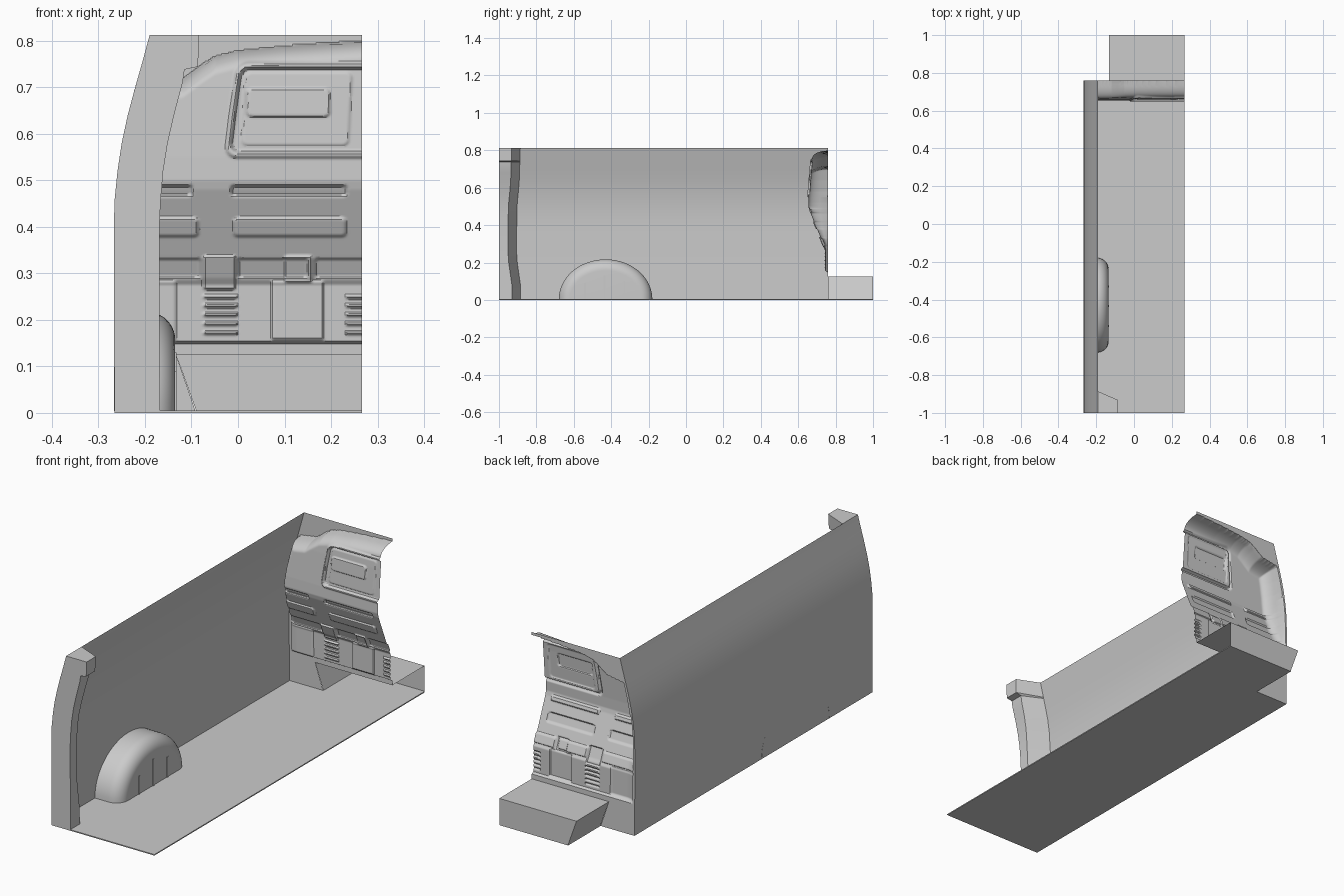
import bpy, bmesh, math

if "Cube" in bpy.data.objects:
    bpy.data.objects.remove(bpy.data.objects["Cube"])

XR = 0.267    # cut plane on the open side
YB = 0.76     # plane of the bulkhead flange
TOP = 0.812


def interp(t, pts):
    if t <= pts[0][0]:
        return pts[0][1]
    for (a, va), (b, vb) in zip(pts, pts[1:]):
        if t <= b:
            return va + (vb - va) * (t - a) / (b - a)
    return pts[-1][1]


def make(name, verts, faces, angle=30):
    me = bpy.data.meshes.new(name)
    me.from_pydata(verts, [], faces)
    ob = bpy.data.objects.new(name, me)
    bpy.context.collection.objects.link(ob)
    bm = bmesh.new()
    bm.from_mesh(me)
    bmesh.ops.remove_doubles(bm, verts=bm.verts, dist=1e-5)
    bmesh.ops.recalc_face_normals(bm, faces=bm.faces)
    bm.to_mesh(me)
    bm.free()
    bpy.ops.object.select_all(action='DESELECT')
    ob.select_set(True)
    bpy.context.view_layer.objects.active = ob
    bpy.ops.object.shade_smooth_by_angle(angle=math.radians(angle))
    return ob


def loft(name, rings, closed=False, cap_start=False, cap_end=False, angle=30):
    n = len(rings[0])
    verts = [v for r in rings for v in r]
    faces = []
    for i in range(len(rings) - 1):
        for j in range(n if closed else n - 1):
            k = (j + 1) % n
            faces.append((i * n + j, i * n + k, (i + 1) * n + k, (i + 1) * n + j))
    if cap_start:
        faces.append(tuple(range(n)))
    if cap_end:
        faces.append(tuple(range((len(rings) - 1) * n, len(rings) * n)))
    return make(name, verts, faces, angle)


def prism(name, outline, z0, z1):
    return loft(name, [[(x, y, z) for x, y in outline] for z in (z0, z1)],
                True, True, True)


def box(name, x0, x1, y0, y1, z0, z1):
    return prism(name, [(x0, y0), (x1, y0), (x1, y1), (x0, y1)], z0, z1)


# Curved side wall
WALL = [(0, -.265), (.2, -.267), (.4, -.267), (.46, -.265), (.52, -.259), (.58, -.25),
        (.64, -.237), (.7, -.221), (.76, -.204), (TOP, -.19)]


def wall_x(z):
    return interp(z, WALL)


loft("side_wall", [[(x, -1, z), (x, YB, z)] for z, x in WALL])

# Floor, running forward under the step
prism("floor", [(-.265, -1), (XR, -1), (XR, 1), (-.09, 1), (-.09, YB), (-.265, YB)], 0, .005)

# Foot-space recess: slanted side, top and end sheet
A, B = (-.09, .005), (-.133, .125)
make("front_recess",
     [(A[0], YB, A[1]), (B[0], YB, B[1]), (XR, YB, B[1]),
      (A[0], 1, A[1]), (B[0], 1, B[1]), (XR, 1, B[1]), (XR, 1, A[1])],
     [(0, 1, 4, 3), (1, 2, 5, 4), (3, 4, 5, 6)])
make("bulkhead_lower_corner",
     [(-.265, YB, 0), (A[0], YB, 0), (B[0], YB, .125), (wall_x(.125), YB, .125)], [(0, 1, 2, 3)])

# Rear pillar with overhanging head
INNER = [(0, -.168), (.4, -.169), (.5, -.164), (.6, -.148), (.68, -.127),
         (.71, -.119), (.738, -.115), (.744, -.086), (TOP, -.084)]
SLANT = [(0, -.93), (.08, -.931), (.2, -.948), (.26, -.952), (.5, -.95), (.62, -.938), (TOP, -.932)]
rings = []
for z in (0, .08, .14, .2, .26, .4, .46, .52, .58, .64, .68, .71, .738, .744, .76, TOP):
    w, p, s = wall_x(z), interp(z, INNER), interp(z, SLANT)
    rings.append([(w, -1, z), (p, -1, z), (p, s, z), (-.19 if w > -.19 else w, s + .046, z)])
loft("rear_pillar", rings, True, True, True, 25)

# Wheel arch: half ellipses with a rounded shoulder
R, CY = .06, -.43
rings = []
for x, inset in [(-.266, 0)] + [(-.195 + R * math.sin(t), R * (1 - math.cos(t)))
                                for t in [i * math.pi / 20 for i in range(11)]]:
    ry, rz = .25 - inset, .213 - inset
    rings.append([(x, CY - ry * math.cos(a), .004 + rz * math.sin(a))
                  for a in [k * math.pi / 32 for k in range(33)]])
loft("wheel_arch", rings, cap_end=True, angle=40)
for i, (y, z1) in enumerate([(-.54, .09), (-.435, .13), (-.33, .1)]):
    box("wheel_arch_rib_%d" % i, -.138, -.132, y - .005, y + .005, .005, z1)

# Pressed bulkhead: a height field made of a bulge plus raised and sunk panels
DEPTH = [(.125, 0), (.149, 0), (.153, .012), (.275, .012), (.29, .022), (.48, .101),
         (.5, .106), (.55, .104), (.7, .092), (TOP, .08)]
BROW = [(-.27, .69), (-.12, .715), (-.08, .745), (-.05, .765), (0, .778), (.1, .788), (.27, .799)]

# x0, x1, z0, z1, corner radius, edge width, height, lean
FRAME = (-.033, .5, .545, .757, .03, .008)
PANELS = [
    FRAME + (.008, .13),
    (-.021, .5, .557, .745, .024, .008, -.014, .13),
    (.005, .24, .572, .735, .015, .006, .004, .05),
    (.016, .2, .634, .70, .014, .006, .006, 0),
    (-.3, -.095, .463, .492, .01, .008, -.009, 0),
    (-.018, .237, .463, .492, .01, .008, -.009, 0),
    (-.3, -.083, .376, .422, .012, .007, .007, 0),
    (-.012, .235, .376, .422, .012, .007, .007, 0),
    (-.3, -.078, .287, .335, .01, .007, -.008, 0),
    (-.004, .153, .287, .335, .01, .007, -.008, 0),
    (.163, .5, .287, .335, .01, .007, -.008, 0),
    (-.077, -.003, .263, .34, .008, .006, .008, 0),
    (.098, .162, .278, .34, .008, .006, .006, 0),
    (.07, .186, .155, .285, .004, .005, .006, 0),
    (-.3, -.132, .155, .285, .004, .005, .005, 0),
]
for i in range(5):
    z = .166 + .0195 * i
    PANELS += [(x0, x1, z, z + .012, .005, .005, .007, 0)
               for x0, x1 in ((-.076, .001), (.23, .4))]


def smooth(t):
    t = min(1, max(0, t))
    return t * t * (3 - 2 * t)


def panel(x, z, x0, x1, z0, z1, r, edge, height, lean):
    x -= (z - z0) * lean
    dx = abs(x - (x0 + x1) / 2) - (x1 - x0) / 2 + r
    dz = abs(z - (z0 + z1) / 2) - (z1 - z0) / 2 + r
    d = math.hypot(max(dx, 0), max(dz, 0)) + min(max(dx, dz), 0) - r
    return height * smooth(-d / edge)


def bulkhead_y(x, z):
    d = min(x - wall_x(z) - .012, interp(x, BROW) - z)
    t = min(1, max(0, d / .04))
    round_in = math.sqrt(1 - (1 - t) ** 2)
    h = interp(z, DEPTH) + sum(panel(x, z, *p) for p in PANELS)
    return YB - h * round_in


NX, NZ = 130, 210
rings = []
for j in range(NZ + 1):
    z = .125 + (TOP - .125) * j / NZ
    w = wall_x(z)
    xs = [w + (XR - w) * i / NX for i in range(NX + 1)]
    rings.append([(x, bulkhead_y(x, z), z) for x in xs])
loft("bulkhead", rings, angle=35)
